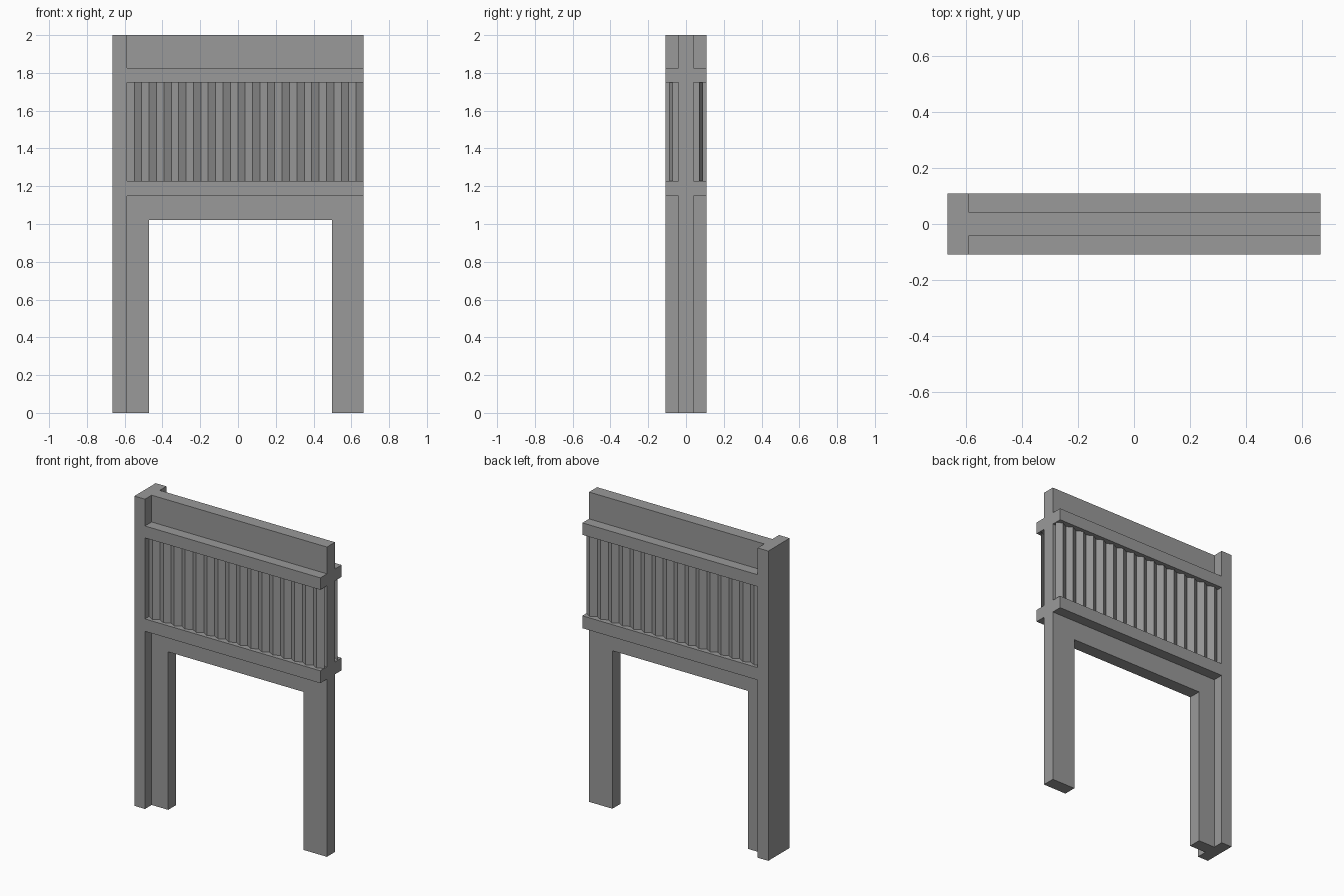
import bpy
import bmesh

if "Cube" in bpy.data.objects:
    bpy.data.objects.remove(bpy.data.objects["Cube"], do_unlink=True)

# Single flat grey
grey = bpy.data.materials.new("plain_grey")
grey.use_nodes = True
colour = (0.32, 0.32, 0.32, 1)
grey.diffuse_color = colour
grey.node_tree.nodes["Principled BSDF"].inputs["Base Color"].default_value = colour

END = 0.664          # half length of the wall
POST_X = -0.588      # inner side of the corner post
WALL_Y = 0.041       # half thickness of the wall
POST_Y = 0.109       # half depth of the post and rails
LOW_RAIL = (1.147, 1.227)
TOP_RAIL = (1.75, 1.827)


def sweep(name, points, offset):
    """Sweep a face, or an open line of points, along an offset."""
    bm = bmesh.new()
    verts = [bm.verts.new(p) for p in points]
    face = bm.faces.new(verts)
    result = bmesh.ops.extrude_face_region(bm, geom=[face], use_keep_orig=True)
    moved = [v for v in result["geom"] if isinstance(v, bmesh.types.BMVert)]
    bmesh.ops.translate(bm, verts=moved, vec=offset)
    bmesh.ops.recalc_face_normals(bm, faces=bm.faces)
    return finish(name, bm)


def finish(name, bm):
    mesh = bpy.data.meshes.new(name)
    bm.to_mesh(mesh)
    bm.free()
    mesh.materials.append(grey)
    obj = bpy.data.objects.new(name, mesh)
    bpy.context.collection.objects.link(obj)
    return obj


def box(name, x, y, z):
    base = [(x[0], y[0], z[0]), (x[1], y[0], z[0]),
            (x[1], y[1], z[0]), (x[0], y[1], z[0])]
    return sweep(name, base, (0, 0, z[1] - z[0]))


def pleated_screen(name, side, count=16, inner=0.068, outer=0.09):
    """Folded sheet running between the rails."""
    bm = bmesh.new()
    step = (END - POST_X) / (2 * count)
    previous = None
    for i in range(2 * count + 1):
        y = side * (outer if i % 2 else inner)
        pair = [bm.verts.new((POST_X + i * step, y, z))
                for z in (LOW_RAIL[1], TOP_RAIL[0])]
        if previous:
            quad = [previous[0], pair[0], pair[1], previous[1]]
            bm.faces.new(quad if side < 0 else quad[::-1])
        previous = pair
    return finish(name, bm)


# Wall with a doorway between two legs
outline = [(POST_X, 0), (-0.47, 0), (-0.47, 1.02), (0.497, 1.02),
           (0.497, 0), (END, 0), (END, 2), (POST_X, 2)]
sweep("wall_with_doorway", [(x, -WALL_Y, z) for x, z in outline],
      (0, 2 * WALL_Y, 0))

# Full height post at the right end
box("corner_post", (-END, POST_X), (-POST_Y, POST_Y), (0, 2))

# Rails and pleated screens on both sides
for label, side in (("front", -1), ("back", 1)):
    depth = sorted((side * WALL_Y, side * POST_Y))
    box(label + "_lower_rail", (POST_X, END), depth, LOW_RAIL)
    box(label + "_upper_rail", (POST_X, END), depth, TOP_RAIL)
    pleated_screen(label + "_pleated_screen", side)
